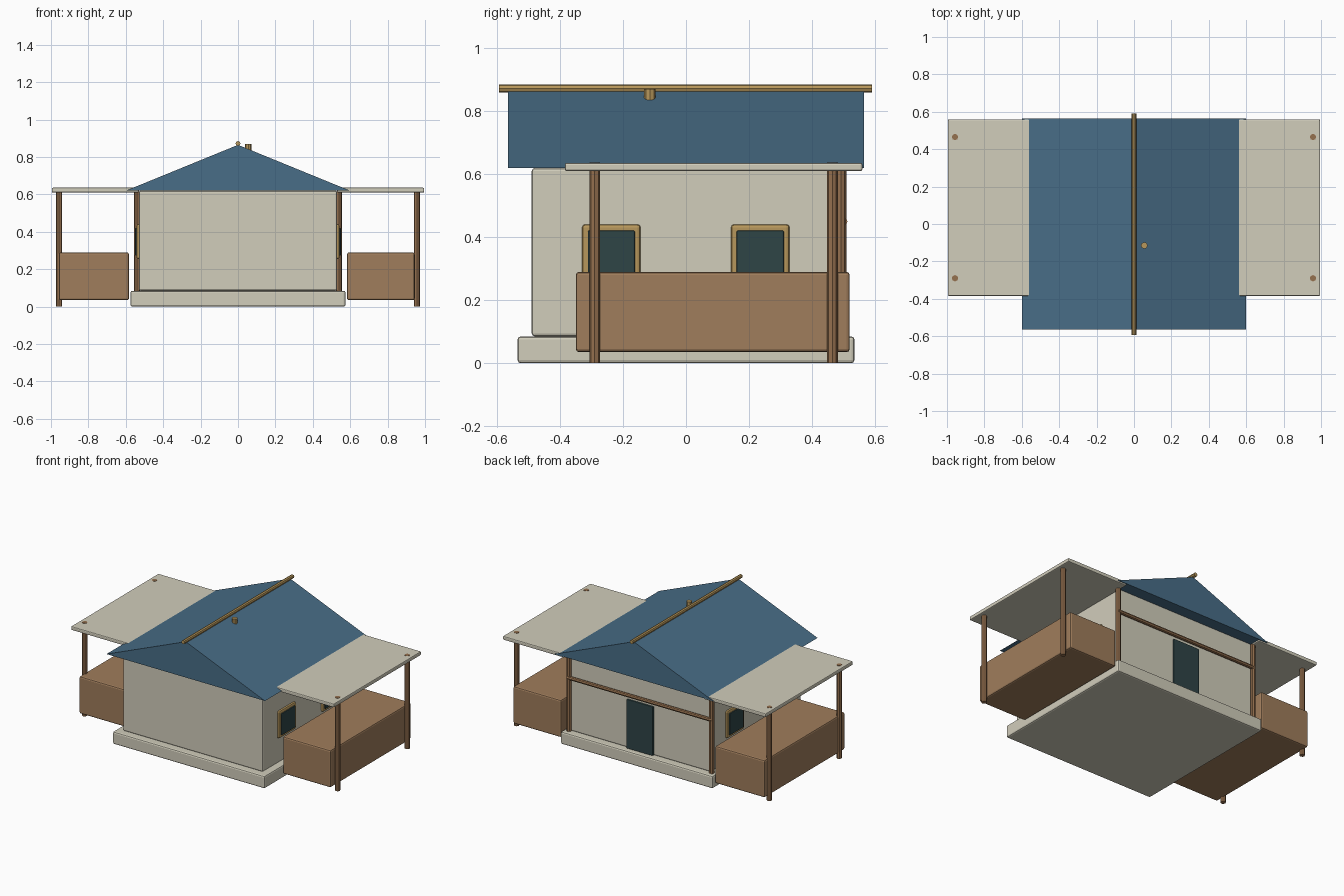
import bpy
import bmesh
from math import radians
from mathutils import Matrix

cube = bpy.data.objects.get("Cube")
if cube:
    bpy.data.objects.remove(cube, do_unlink=True)


def material(name, r, g, b):
    """Flat material from display colour values, stored as linear."""
    rgba = [(c / 255) ** 2.2 for c in (r, g, b)] + [1.0]
    mat = bpy.data.materials.new(name)
    mat.use_nodes = True
    mat.diffuse_color = rgba
    bsdf = mat.node_tree.nodes["Principled BSDF"]
    bsdf.inputs["Base Color"].default_value = rgba
    bsdf.inputs["Roughness"].default_value = 0.9
    return mat


cream = material("cream plaster", 208, 204, 186)
blue = material("blue roofing", 74, 109, 134)
wood = material("brown wood", 158, 124, 92)
post_wood = material("post wood", 148, 112, 80)
gold = material("golden trim", 182, 150, 92)
dark = material("dark teal", 50, 70, 72)


def add(name, bm, mat, bevel=0.0):
    bmesh.ops.recalc_face_normals(bm, faces=bm.faces)
    mesh = bpy.data.meshes.new(name)
    bm.to_mesh(mesh)
    bm.free()
    mesh.materials.append(mat)
    obj = bpy.data.objects.new(name, mesh)
    bpy.context.collection.objects.link(obj)
    if bevel:
        mod = obj.modifiers.new("Soft edges", "BEVEL")
        mod.width = bevel
        mod.segments = 2
    return obj


def box(name, xs, ys, zs, mat, bevel=0.0):
    bm = bmesh.new()
    bmesh.ops.create_cube(bm, size=1)
    for v in bm.verts:
        for i, (lo, hi) in enumerate((xs, ys, zs)):
            v.co[i] = (lo + hi) / 2 + v.co[i] * (hi - lo)
    return add(name, bm, mat, bevel)


def rod(name, center, radius, length, axis, mat):
    """Eight-sided rod along X, Y or Z."""
    turn = {"X": Matrix.Rotation(radians(90), 4, "Y"),
            "Y": Matrix.Rotation(radians(90), 4, "X"),
            "Z": Matrix.Identity(4)}[axis]
    bm = bmesh.new()
    bmesh.ops.create_cone(bm, cap_ends=True, segments=8, radius1=radius,
                          radius2=radius, depth=length,
                          matrix=Matrix.Translation(center) @ turn)
    return add(name, bm, mat)


# Plinth and house body
box("plinth", (-0.575, 0.575), (-0.535, 0.535), (0, 0.085), cream, 0.01)
box("walls", (-0.53, 0.53), (-0.49, 0.49), (0.085, 0.62), cream, 0.01)

# Gable roof: triangle profile pushed from front to back
bm = bmesh.new()
gable = bm.faces.new([bm.verts.new((x, -0.565, z))
                      for x, z in ((-0.6, 0.62), (0.6, 0.62), (0, 0.865))])
push = bmesh.ops.extrude_face_region(bm, geom=[gable], use_keep_orig=True)
for item in push["geom"]:
    if isinstance(item, bmesh.types.BMVert):
        item.co.y = 0.565
add("roof", bm, blue)
rod("ridge_pole", (0, -0.002, 0.872), 0.013, 1.185, "Y", gold)
rod("roof_peg", (0.055, -0.115, 0.852), 0.018, 0.036, "Z", gold)

# Back door and cross beam
box("back_door", (-0.1, 0.1), (0.48, 0.502), (0.085, 0.42), dark, 0.004)
rod("back_beam", (0, 0.5, 0.45), 0.013, 1.09, "X", post_wood)

# Both sides: canopy, porch box, posts and windows
for side, label, porch_edge in ((-1, "right", 0.958), (1, "left", 0.945)):
    def span(a, b):
        return sorted((side * a, side * b))

    box(label + "_canopy", span(0.53, 0.995), (-0.385, 0.56), (0.61, 0.636),
        cream, 0.006)
    box(label + "_porch", span(0.583, porch_edge), (-0.35, 0.52),
        (0.035, 0.29), wood, 0.01)
    for place, y in (("front", -0.29), ("back", 0.465)):
        rod(label + "_" + place + "_post", (side * 0.957, y, 0.319), 0.017,
            0.638, "Z", post_wood)
    rod(label + "_corner_post", (side * 0.54, 0.492, 0.35), 0.017, 0.53, "Z",
        post_wood)
    for place, y in (("front", -0.237), ("back", 0.236)):
        name = label + "_" + place + "_window"
        box(name + "_frame", span(0.515, 0.543), (y - 0.093, y + 0.093),
            (0.255, 0.441), gold, 0.01)
        box(name + "_glass", span(0.52, 0.55), (y - 0.075, y + 0.075),
            (0.273, 0.421), dark, 0.004)
